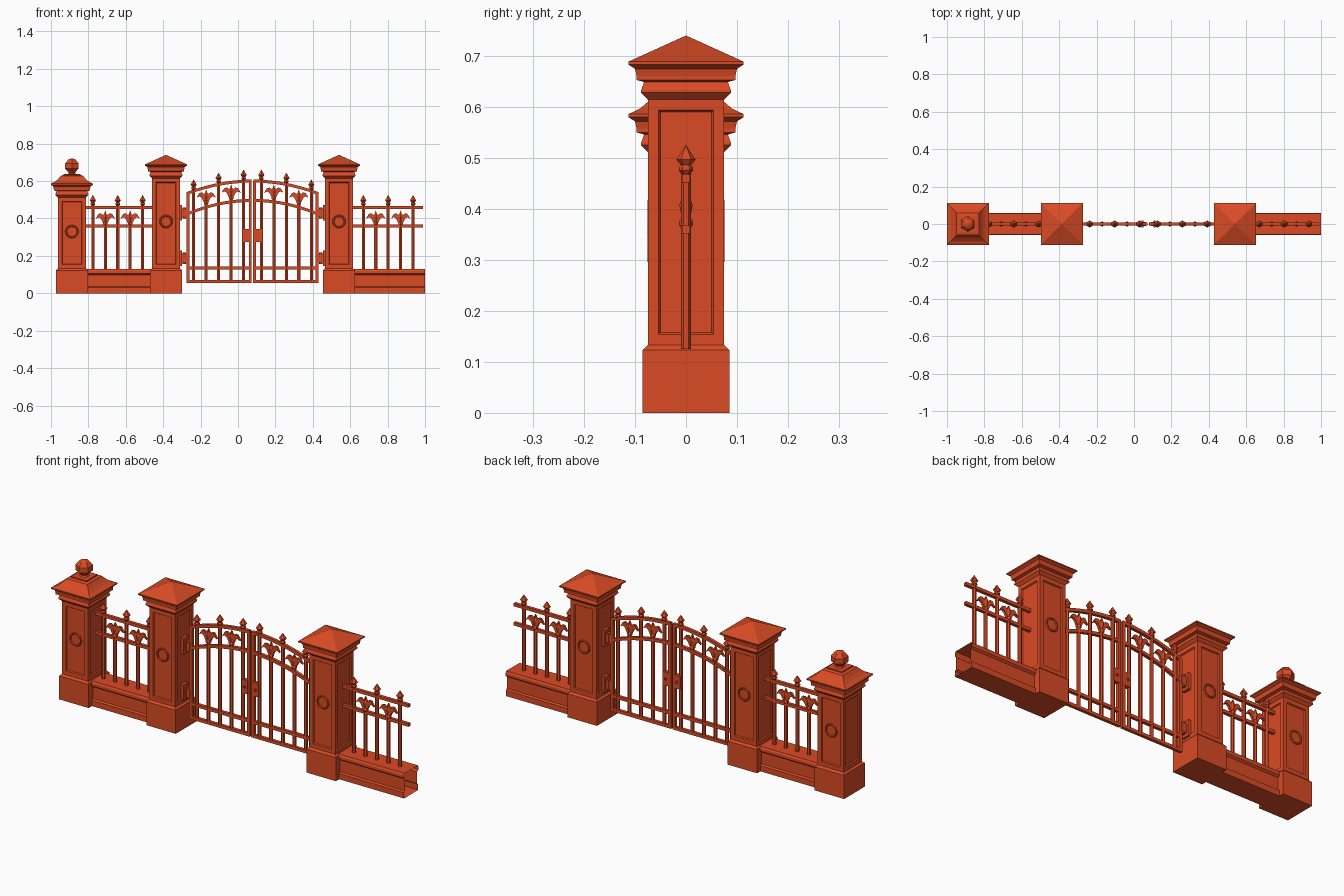
import bpy, bmesh
from math import cos, sin, pi
from mathutils import Matrix, Vector

if "Cube" in bpy.data.objects:
    bpy.data.objects.remove(bpy.data.objects["Cube"], do_unlink=True)

COLOUR = (0.7, 0.07, 0.018, 1)
paint = bpy.data.materials.new("orange_red")
paint.use_nodes = True
paint.diffuse_color = COLOUR
paint.node_tree.nodes["Principled BSDF"].inputs["Base Color"].default_value = COLOUR

MID = 0.0775     # centre line of the gate
BAR = 0.008      # half thickness of bars and rails


def finish(name, bm):
    bmesh.ops.recalc_face_normals(bm, faces=bm.faces)
    mesh = bpy.data.meshes.new(name)
    bm.to_mesh(mesh)
    bm.free()
    mesh.materials.append(paint)
    obj = bpy.data.objects.new(name, mesh)
    bpy.context.collection.objects.link(obj)
    return obj


def loft(bm, rings, caps=True):
    """Skin a list of point rings; return the side faces of each span."""
    rows = [[bm.verts.new(p) for p in ring] for ring in rings]
    spans = []
    n = len(rows[0])
    for a, b in zip(rows, rows[1:]):
        spans.append([bm.faces.new((a[i], a[(i + 1) % n], b[(i + 1) % n], b[i]))
                      for i in range(n)])
    if caps:
        bm.faces.new(rows[0])
        bm.faces.new(rows[-1])
    return spans


def turned(bm, x, profile, sides, y=0):
    """Stack of regular polygons, (radius, height) pairs."""
    return loft(bm, [[(x + r * cos(2 * pi * (i + .5) / sides),
                       y + r * sin(2 * pi * (i + .5) / sides), z)
                      for i in range(sides)] for r, z in profile])


def box(bm, x0, x1, y0, y1, z0, z1):
    loft(bm, [[(x0, y0, z), (x1, y0, z), (x1, y1, z), (x0, y1, z)] for z in (z0, z1)])


def rail(name, x0, x1, height, steps=1):
    """Square rail along x that follows a height function."""
    bm = bmesh.new()
    xs = [x0 + (x1 - x0) * i / steps for i in range(steps + 1)]
    loft(bm, [[(x, -BAR, height(x) - BAR), (x, BAR, height(x) - BAR),
               (x, BAR, height(x) + BAR), (x, -BAR, height(x) + BAR)] for x in xs])
    return finish(name, bm)


# Pillars: square mouldings with a sunk panel on each side and a ring front and back
CORNICE = [(.088, .013), (.088, .018), (.082, .034), (.097, .038), (.097, .046),
           (.1, .06), (.113, .068), (.113, .074)]


def pillar(name, x, neck, crown, ring_z):
    bm = bmesh.new()
    profile = [(.085, 0), (.085, .123), (.075, .133), (.075, neck)]
    profile += [(r, neck + z) for r, z in CORNICE] + crown
    spans = turned(bm, x, [(r * 2 ** .5, z) for r, z in profile], 4)
    bmesh.ops.recalc_face_normals(bm, faces=bm.faces)
    panels = spans[2]
    bmesh.ops.inset_individual(bm, faces=panels, thickness=.03)
    bmesh.ops.inset_individual(bm, faces=panels, thickness=.005, depth=-.006)
    finish(name, bm)
    for side, y in (("front", -.071), ("back", .071)):
        bpy.ops.mesh.primitive_torus_add(location=(x, y, ring_z), rotation=(pi / 2, 0, 0),
                                         major_radius=.031, minor_radius=.005,
                                         major_segments=16, minor_segments=6)
        ring = bpy.context.object
        ring.name = f"{name}_{side}_ring"
        ring.data.materials.append(paint)


END_X = -.888
for label, px in (("right", -.385), ("left", .54)):
    pillar(f"{label}_gate_pillar", px, .615, [(.0005, .74)], .384)
pillar("end_pillar", END_X, .512,
       [(.09, .597), (.075, .61), (.06, .628), (.045, .632), (.045, .638)], .33)

# Faceted ball on a short neck
bm = bmesh.new()
turned(bm, END_X, [(.028, .636), (.02, .644), (.024, .65), (.042, .666), (.042, .693),
                   (.024, .714), (.008, .72)], 6)
finish("ball_finial", bm)

# Low walls: hollow moulded section, open at the ends
HALF_WALL = [(.058, 0), (.058, .03), (.05, .036), (.05, .098), (.06, .106),
             (.06, .12), (.055, .13)]
WALL = HALF_WALL + [(-y, z) for y, z in reversed(HALF_WALL)]
for label, x0, x1 in (("right", -.83, -.43), ("left", .6, 1)):
    bm = bmesh.new()
    loft(bm, [[(x, y, z) for y, z in WALL] for x in (x0, x1)], caps=False)
    finish(f"{label}_wall", bm)


# Railing bars
def spear_bar(name, x, z0, tip):
    bm = bmesh.new()
    turned(bm, x, [(.0095, z0), (.0095, tip - .055), (.014, tip - .05), (.014, tip - .044),
                   (.01, tip - .039), (.019, tip - .028), (.0005, tip)], 6)
    finish(name, bm)


LEAF = [(0, .075), (.007, .06), (.013, .056), (.022, .064), (.036, .062), (.052, .036),
        (.036, .044), (.024, .036), (.012, .012), (.008, 0)]


def flower_bar(name, x, z0, base):
    bm = bmesh.new()
    turned(bm, x, [(.0095, z0), (.0095, base), (.014, base + .006), (.014, base + .012),
                   (.008, base + .02), (.013, base + .045), (.0005, base + .08)], 6)
    for s in (1, -1):
        loft(bm, [[(x + s * px, y, base + pz) for px, pz in LEAF] for y in (-.006, .006)])
    finish(name, bm)


# Side railings
for label, start, x0, x1 in (("right", -.776, -.82, -.455), ("left", .67, .61, .99)):
    for i in range(3):
        spear_bar(f"{label}_railing_spear_{i + 1}", start + i * .133, .125, .525)
    for i in range(2):
        flower_bar(f"{label}_railing_flower_{i + 1}", start + .0665 + i * .133, .125, .363)
    rail(f"{label}_railing_lower_rail", x0, x1, lambda x: .36)
    rail(f"{label}_railing_upper_rail", x0, x1, lambda x: .46)


# Gate leaves
def top_arch(x):
    return .6 - .54 * (x - MID) ** 2


def low_arch(x):
    return .497 - .6 * (x - MID) ** 2


for label, s in (("right", -1), ("left", 1)):
    inner, outer = MID + s * .006, MID + s * .354
    rail(f"{label}_gate_top_arch", inner, outer, top_arch, 10)
    rail(f"{label}_gate_low_arch", inner, outer, low_arch, 10)
    rail(f"{label}_gate_bottom_rail", inner, outer, lambda x: .063)
    rail(f"{label}_gate_lower_rail", inner, outer, lambda x: .135)
    bm = bmesh.new()
    for a in (MID + s * .012, MID + s * .346):
        box(bm, a - BAR, a + BAR, -BAR, BAR, .055, top_arch(a))
    finish(f"{label}_gate_stiles", bm)
    for i in range(3):
        x = MID + s * (.0475 + i * .1335)
        spear_bar(f"{label}_gate_spear_{i + 1}", x, .063, top_arch(x) + .062)
    for i in range(2):
        x = MID + s * (.114 + i * .1335)
        flower_bar(f"{label}_gate_flower_{i + 1}", x, .063, top_arch(x) - .092)

    # Lock plate with a small handle
    bm = bmesh.new()
    a, b = sorted((MID + s * .014, MID + s * .05))
    box(bm, a, b, -.011, .011, .275, .345)
    box(bm, MID + s * .032 - .005, MID + s * .032 + .005, -.018, .018, .305, .315)
    finish(f"{label}_lock_plate", bm)

    # Hinges: wall plate, arm and pin
    for level, z in (("upper", .43), ("lower", .187)):
        bm = bmesh.new()
        a, b = sorted((MID + s * .378, MID + s * .395))
        box(bm, a, b, -.02, .02, z - .042, z + .042)
        a, b = sorted((MID + s * .35, MID + s * .38))
        box(bm, a, b, -.009, .009, z - .022, z + .022)
        turned(bm, MID + s * .366, [(.01, z - .03), (.01, z + .03)], 8)
        finish(f"{label}_{level}_hinge", bm)
